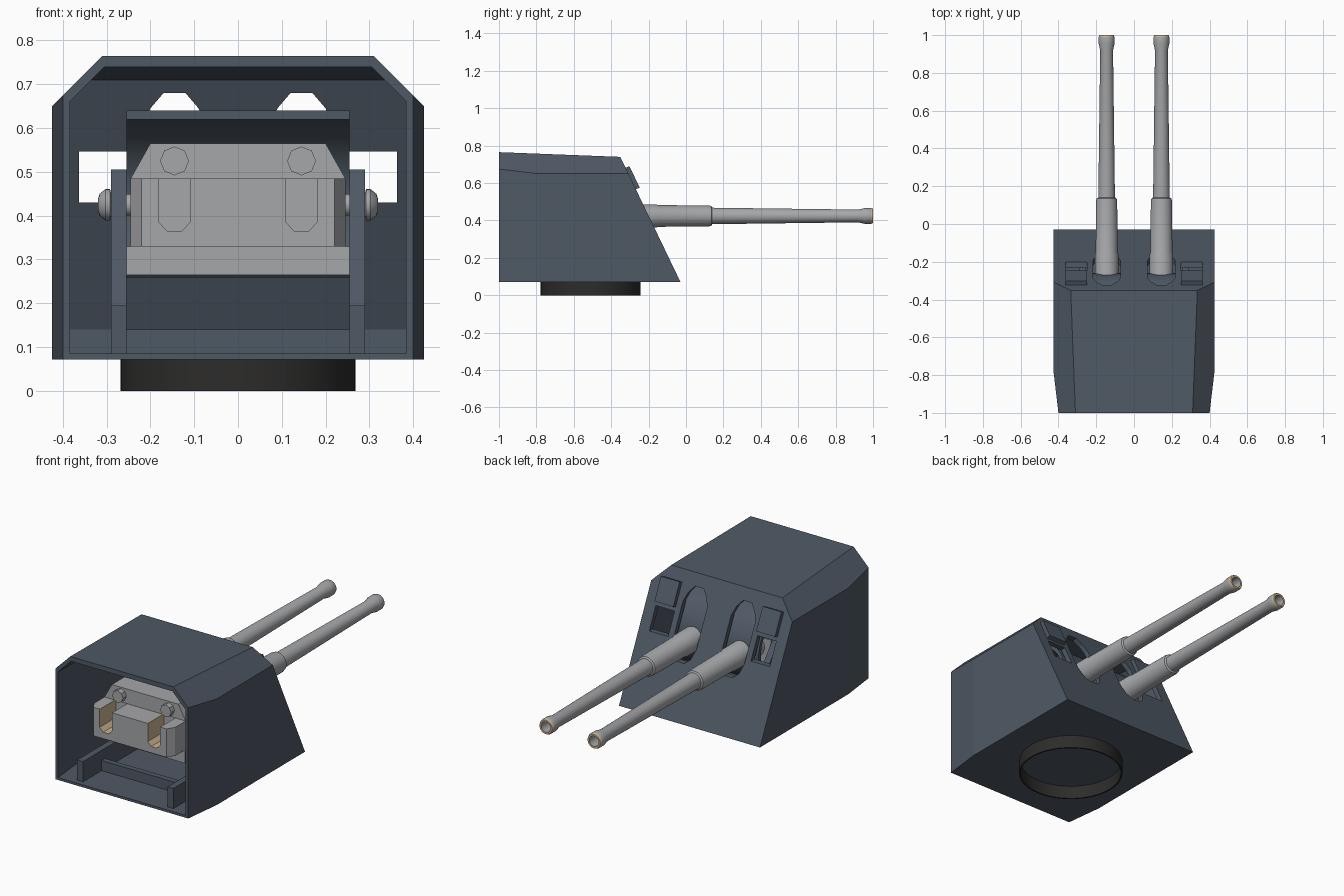
import bpy, bmesh, math
from mathutils import Vector

cube = bpy.data.objects.get("Cube")
if cube:
    bpy.data.objects.remove(cube, do_unlink=True)


def material(name, rgb):
    m = bpy.data.materials.new(name)
    m.use_nodes = True
    m.diffuse_color = (*rgb, 1)
    m.node_tree.nodes["Principled BSDF"].inputs["Base Color"].default_value = (*rgb, 1)
    return m


PAINT = material("blue_grey_paint", (0.078, 0.1, 0.13))
STEEL = material("light_steel", (0.38, 0.385, 0.4))
BLACK = material("black_iron", (0.026, 0.025, 0.024))
BRASS = material("pale_brass", (0.6, 0.45, 0.28))


def finish(name, bm, mat, smooth=False):
    bmesh.ops.recalc_face_normals(bm, faces=bm.faces)
    me = bpy.data.meshes.new(name)
    bm.to_mesh(me)
    bm.free()
    me.materials.append(mat)
    ob = bpy.data.objects.new(name, me)
    bpy.context.collection.objects.link(ob)
    bpy.ops.object.select_all(action='DESELECT')
    ob.select_set(True)
    bpy.context.view_layer.objects.active = ob
    if smooth:
        bpy.ops.object.shade_smooth_by_angle(angle=math.radians(35))
    return ob


def prism(name, pts, axis, a, b, mat):
    """Extrude a 2D outline along an axis; the outline uses the other two axes in order."""
    bm = bmesh.new()
    ends = []
    for t in (a, b):
        ring = []
        for p in pts:
            co = list(p)
            co.insert(axis, t)
            ring.append(bm.verts.new(co))
        ends.append(ring)
        bm.faces.new(ring)
    n = len(pts)
    for i in range(n):
        j = (i + 1) % n
        bm.faces.new((ends[0][i], ends[0][j], ends[1][j], ends[1][i]))
    return finish(name, bm, mat)


def box(name, x, y, z, mat):
    return prism(name, [(x[0], y[0]), (x[1], y[0]), (x[1], y[1]), (x[0], y[1])], 2, *z, mat)


def lathe(name, profile, axis, centre, mat, steps=32, closed=False):
    """Spin (radius, distance) points around the x, y or z axis."""
    bm = bmesh.new()
    rings = []
    for r, d in profile:
        ring = []
        for i in range(steps):
            a = math.tau * i / steps
            co = [r * math.cos(a), r * math.sin(a)]
            co.insert(axis, d)
            ring.append(bm.verts.new(Vector(co) + Vector(centre)))
        rings.append(ring)
    pairs = list(zip(rings, rings[1:]))
    if closed:
        pairs.append((rings[-1], rings[0]))
    else:
        bm.faces.new(rings[0])
        bm.faces.new(rings[-1])
    for p, q in pairs:
        for i in range(steps):
            j = (i + 1) % steps
            bm.faces.new((p[i], p[j], q[j], q[i]))
    return finish(name, bm, mat, True)


def cut(ob, cutter):
    mod = ob.modifiers.new("cut", 'BOOLEAN')
    mod.operation = 'DIFFERENCE'
    mod.solver = 'EXACT'
    mod.object = cutter
    bpy.context.view_layer.objects.active = ob
    bpy.ops.object.modifier_apply(modifier=mod.name)
    bpy.data.objects.remove(cutter, do_unlink=True)


def hull(name, half):
    """Convex body from the points of one side, mirrored across x."""
    bm = bmesh.new()
    for x, y, z in half:
        for s in (-1, 1):
            bm.verts.new((s * x, y, z))
    bmesh.ops.convex_hull(bm, input=bm.verts)
    bmesh.ops.dissolve_limit(bm, angle_limit=math.radians(1.5), verts=bm.verts, edges=bm.edges)
    return finish(name, bm, PAINT)


def front_y(z):
    return -0.03 - 0.481 * (z - 0.072)


# Armoured housing, open at the back
housing = hull("housing", [
    (0.40, -1, 0.072), (0.425, -0.79, 0.072), (0.425, front_y(0.072), 0.072),
    (0.40, -1, 0.675), (0.425, -0.79, 0.65), (0.425, front_y(0.65), 0.65),
    (0.31, -1, 0.765), (0.335, front_y(0.74), 0.74)])
inner = lambda z: front_y(z) - 0.03
cut(housing, hull("interior_cutter", [
    (0.381, -1.03, 0.085), (0.405, -0.79, 0.085), (0.405, inner(0.14), 0.085),
    (0.405, inner(0.14), 0.14), (0.381, -1.03, 0.664), (0.405, -0.79, 0.64),
    (0.405, inner(0.64), 0.64), (0.304, -1.03, 0.741), (0.335, inner(0.71), 0.71)]))

# Gun slots and sight windows in the sloped front
for s in (-1, 1):
    side = [(0.025, 0.68), (0.055, 0.645), (0.0725, 0.60), (0.0725, 0.41), (0.055, 0.36), (0.025, 0.335)]
    outline = side + [(-x, z) for x, z in reversed(side)]
    cut(housing, prism("slot_cutter", [(s * 0.145 + x, z) for x, z in outline], 1, -0.42, 0.1, PAINT))
    window = box("window_cutter", sorted((s * 0.25, s * 0.363)), (-0.45, 0.1), (0.43, 0.547), PAINT)
    cut(housing, window)

for s, tag in ((1, "left"), (-1, "right")):
    # Raised sight cover above each window
    prism(tag + "_sight_cover",
          [(front_y(0.565) - 0.005, 0.565), (front_y(0.565) + 0.02, 0.575),
           (front_y(0.68) + 0.02, 0.69), (front_y(0.68) - 0.005, 0.68)],
          0, s * 0.25, s * 0.363, PAINT)
    # Trunnion bracket
    prism(tag + "_bracket",
          [(-0.97, 0.08), (-0.97, 0.195), (-0.68, 0.195), (-0.56, 0.505),
           (-0.40, 0.505), (-0.15, 0.195), (-0.15, 0.08)],
          0, s * 0.255, s * 0.29, PAINT)
    # Trunnion pin with a domed head
    lathe(tag + "_trunnion",
          [(0.025, s * 0.23), (0.025, s * 0.29), (0.036, s * 0.292), (0.036, s * 0.302),
           (0.025, s * 0.316), (0.012, s * 0.32)], 0, (0, -0.48, 0.425), STEEL, 20)

    # Gun barrel with a stepped sleeve, flared muzzle and bore
    barrel = lathe(tag + "_barrel",
                   [(0.062, -0.5), (0.062, -0.16), (0.058, -0.15), (0.056, 0.12), (0.053, 0.135),
                    (0.044, 0.14), (0.034, 0.92), (0.042, 0.955), (0.042, 0.99), (0.038, 1.0),
                    (0.028, 1.0), (0.026, 0.85)], 1, (s * 0.145, 0, 0.424), STEEL)
    barrel.data.materials.append(BRASS)
    for f in barrel.data.polygons:
        if f.center.y > 0.99:
            f.material_index = 1
    # Breech pin
    lathe(tag + "_breech_pin", [(0.033, -0.83), (0.033, -0.78)], 1, (s * 0.145, 0, 0.525), STEEL, 8)

# Cross beam between the brackets
box("cross_beam", (-0.255, 0.255), (-0.81, -0.78), (0.08, 0.14), PAINT)

# Curved shield turning with the guns
arc = [math.radians(90 - 137 * i / 20) for i in range(21)]
shield = prism("curved_shield",
               [(-0.48 + r * math.cos(a), 0.42 + r * math.sin(a))
                for r, seq in ((0.22, arc), (0.2, arc[::-1])) for a in seq],
               0, -0.255, 0.255, PAINT)
bpy.ops.object.shade_smooth_by_angle(angle=math.radians(35))

# Breech block with open loading troughs
breech = prism("breech_block",
               [(-0.22, -0.93), (0.22, -0.93), (0.245, -0.89), (0.245, -0.38), (-0.245, -0.38), (-0.245, -0.89)],
               2, 0.33, 0.485, STEEL)
for s in (-1, 1):
    u = [(0.037, 0.6), (0.037, 0.387), (0.017, 0.365), (-0.017, 0.365), (-0.037, 0.387), (-0.037, 0.6)]
    cut(breech, prism("trough_cutter", [(s * 0.145 + x, z) for x, z in u], 1, -1.0, -0.79, STEEL))
breech.data.materials.append(BRASS)
for f in breech.data.polygons:
    c = f.center
    if abs(f.normal.y) < 0.1 and abs(abs(c.x) - 0.145) < 0.045 and 0.34 < c.z < 0.48 and c.y < -0.78:
        f.material_index = 1
prism("breech_top", [(-0.245, 0.485), (0.245, 0.485), (0.2, 0.565), (-0.2, 0.565)], 1, -0.80, -0.36, STEEL)
box("cradle_base", (-0.254, 0.254), (-0.82, -0.37), (0.265, 0.33), STEEL)

# Hollow mounting ring under the floor
lathe("mounting_ring", [(0.268, 0), (0.268, 0.074), (0.26, 0.074), (0.26, 0)], 2,
      (0, -0.51, 0), BLACK, 48, closed=True)
